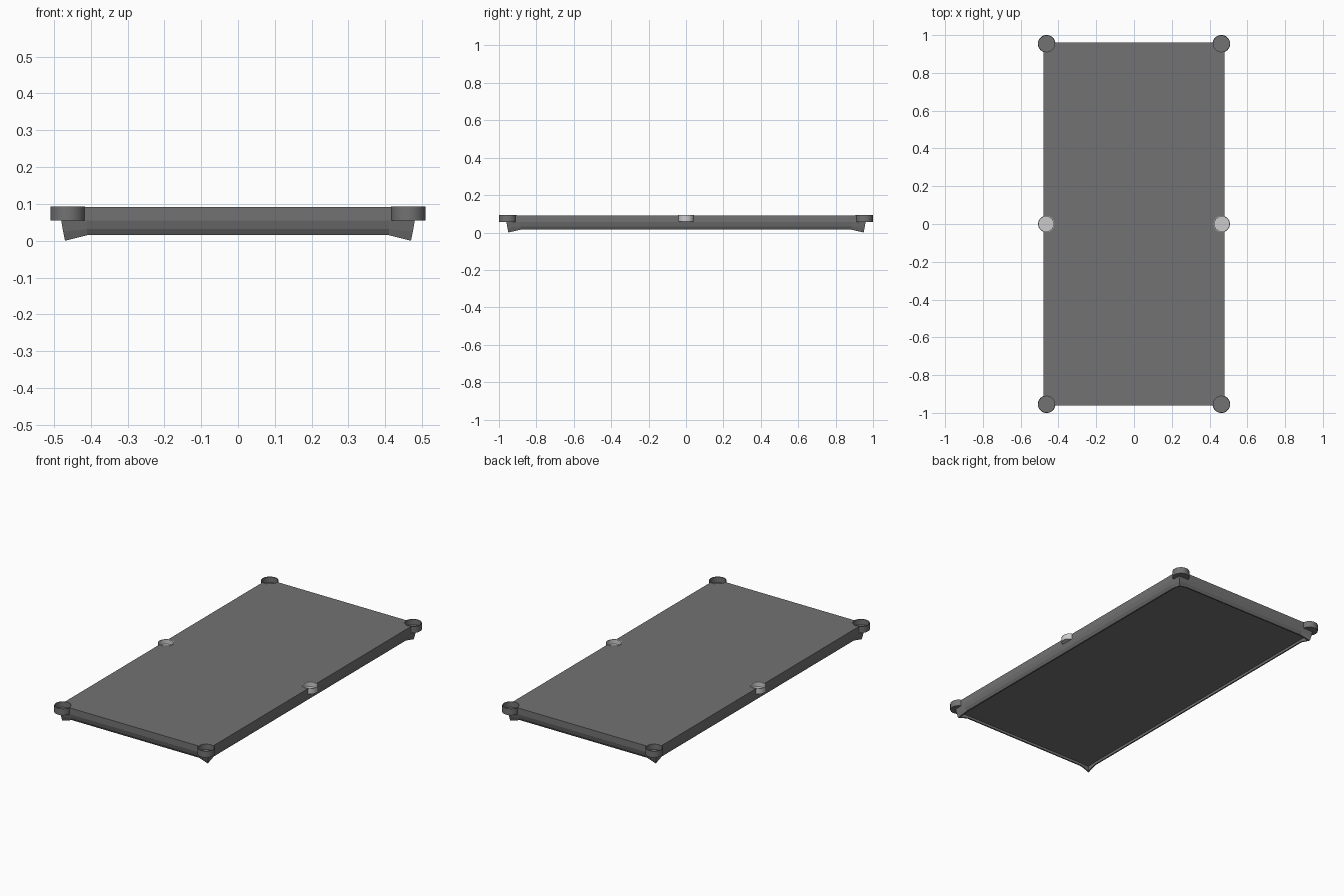
import bpy, bmesh, math

if "Cube" in bpy.data.objects:
    bpy.data.objects.remove(bpy.data.objects["Cube"])

dark = bpy.data.materials.new("dark_grey")
dark.diffuse_color = (0.17, 0.17, 0.17, 1)
dark.use_nodes = True
dark.node_tree.nodes["Principled BSDF"].inputs["Base Color"].default_value = dark.diffuse_color
TOP = 0.092


def add_object(name, bm, mat=None):
    bmesh.ops.recalc_face_normals(bm, faces=bm.faces)
    me = bpy.data.meshes.new(name)
    bm.to_mesh(me)
    bm.free()
    ob = bpy.data.objects.new(name, me)
    bpy.context.collection.objects.link(ob)
    if mat:
        me.materials.append(mat)
    return ob


def loft(rings):
    """Join closed rings of points and cap both ends."""
    bm = bmesh.new()
    vs = [[bm.verts.new(p) for p in r] for r in rings]
    n = len(vs[0])
    for a, b in zip(vs, vs[1:]):
        for i in range(n):
            j = (i + 1) % n
            bm.faces.new((a[i], a[j], b[j], b[i]))
    bm.faces.new(vs[0])
    bm.faces.new(vs[-1])
    return bm


def frame_ring(inset, z, corner_z, side_inset):
    """Rectangle with three points per corner, so that corners can dip into feet."""
    pts = []
    x, y = 0.48 - inset, 0.96 - inset
    for sx, sy in ((1, 1), (-1, 1), (-1, -1), (1, -1)):
        trio = [(sx * (x - side_inset), sy * 0.885, z),
                (sx * x, sy * y, corner_z),
                (sx * 0.41, sy * (y - side_inset), z)]
        pts += trio if sx * sy > 0 else trio[::-1]
    return pts


def circle(cx, cy, r, z, n=32):
    return [(cx + r * math.cos(2 * math.pi * i / n),
             cy + r * math.sin(2 * math.pi * i / n), z) for i in range(n)]


# Table bed: straight sides, tapered skirt, dipped corner feet, recessed underside
bed = add_object("table_bed", loft([
    frame_ring(0, TOP, TOP, 0),
    frame_ring(0, 0.055, 0.055, 0),
    frame_ring(0.005, 0.032, 0.025, 0.001),
    frame_ring(0.010, 0.015, 0.0, 0.006),
    frame_ring(0.018, 0.015, 0.002, 0.006),
    frame_ring(0.022, 0.028, 0.028, 0.004)]), dark)

# Pocket cups: four at the corners, two lighter ones at the middle of the long sides
spots = [("corner_pocket", sx * 0.4625, sy * 0.954, 0.0465, 0.055, dark)
         for sx in (-1, 1) for sy in (-1, 1)]
spots += [("side_pocket", sx * 0.465, 0, 0.043, 0.06, None) for sx in (-1, 1)]
for name, x, y, r, base, mat in spots:
    cutter = add_object("pocket_cutter", loft([
        circle(x, y, r - 0.001, base + 0.002), circle(x, y, r - 0.001, 0.2)]))
    cutter.hide_render = True
    cutter.hide_set(True)
    mod = bed.modifiers.new("pocket_hole", 'BOOLEAN')
    mod.object = cutter
    mod.operation = 'DIFFERENCE'
    mod.solver = 'EXACT'
    cup = add_object(name, loft([
        circle(x, y, r, base), circle(x, y, r, TOP + 0.001),
        circle(x, y, r - 0.004, TOP + 0.001), circle(x, y, r - 0.004, base + 0.006)]), mat)
    bpy.ops.object.select_all(action='DESELECT')
    cup.select_set(True)
    bpy.context.view_layer.objects.active = cup
    bpy.ops.object.shade_smooth_by_angle(angle=math.radians(35))
